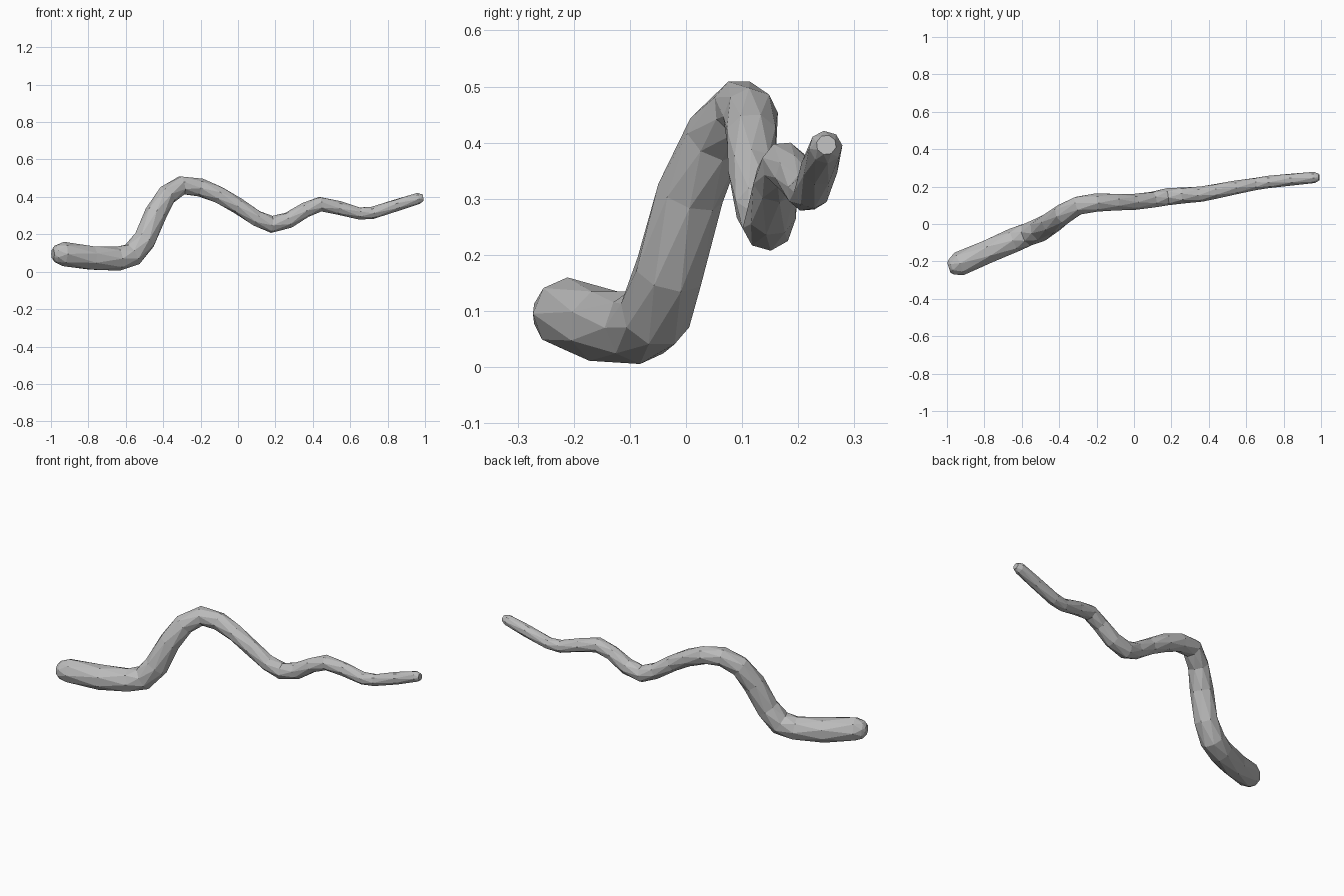
import bpy, bmesh, math
from mathutils import Vector

cube = bpy.data.objects.get("Cube")
if cube:
    bpy.data.objects.remove(cube, do_unlink=True)

SIDES = 8

# Centre line of the branch: x, y, z, radius
PATH = [
    (-.99, -.235, .095, .028), (-.975, -.23, .095, .047), (-.935, -.213, .095, .065),
    (-.78, -.147, .073, .067), (-.64, -.085, .07, .065), (-.565, -.055, .092, .065),
    (-.5, -.03, .17, .064), (-.44, .008, .31, .06), (-.38, .052, .41, .056),
    (-.3, .098, .462, .052), (-.2, .115, .45, .049), (-.1, .117, .41, .047),
    (0, .118, .352, .043), (.1, .13, .285, .044), (.18, .146, .253, .046),
    (.27, .153, .275, .044), (.36, .16, .33, .041), (.44, .175, .361, .041),
    (.54, .195, .341, .037), (.65, .214, .311, .034), (.72, .225, .315, .033),
    (.85, .238, .356, .033), (.965, .249, .392, .03), (.99, .25, .396, .018),
]

# Single bark colour
grey = bpy.data.materials.new("grey bark")
grey.use_nodes = True
colour = (.5, .5, .5, 1)
grey.diffuse_color = colour
grey.node_tree.nodes["Principled BSDF"].inputs["Base Color"].default_value = colour

# Tapered, faceted tube swept along the centre line
points = [Vector(p[:3]) for p in PATH]
bm = bmesh.new()
rings = []
normal = Vector((0, 0, 1))
for i, p in enumerate(points):
    ahead = points[min(i + 1, len(points) - 1)]
    behind = points[max(i - 1, 0)]
    tangent = (ahead - p).normalized() + (p - behind).normalized()
    tangent.normalize()
    normal = (normal - tangent * normal.dot(tangent)).normalized()
    side = tangent.cross(normal)
    twist = (i % 2) * math.pi / SIDES
    ring = []
    for k in range(SIDES):
        a = math.tau * k / SIDES + twist
        ring.append(bm.verts.new(p + (normal * math.cos(a) + side * math.sin(a)) * PATH[i][3]))
    rings.append(ring)

# Staggered rings joined with triangles give the chiselled surface
for i, (a, b) in enumerate(zip(rings, rings[1:])):
    for k in range(SIDES):
        n = (k + 1) % SIDES
        if i % 2 == 0:
            bm.faces.new((a[k], a[n], b[k]))
            bm.faces.new((a[n], b[n], b[k]))
        else:
            bm.faces.new((a[k], b[n], b[k]))
            bm.faces.new((a[k], a[n], b[n]))

# Blunt end caps
bm.faces.new(rings[0])
bm.faces.new(rings[-1])
bmesh.ops.recalc_face_normals(bm, faces=bm.faces)

mesh = bpy.data.meshes.new("branch")
bm.to_mesh(mesh)
bm.free()
mesh.materials.append(grey)
branch = bpy.data.objects.new("branch", mesh)
bpy.context.collection.objects.link(branch)
